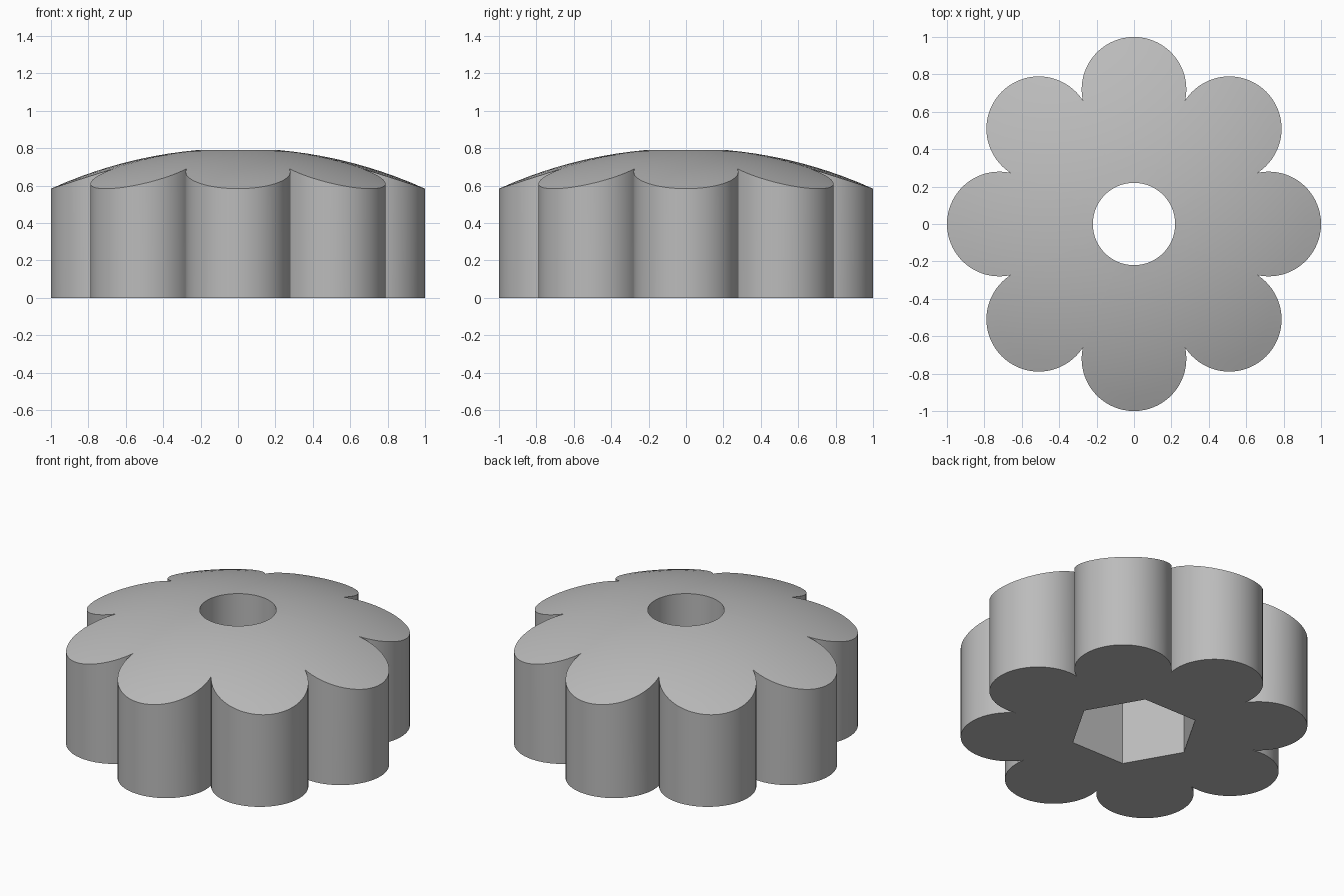
import bpy, bmesh, math
from mathutils import Vector

if "Cube" in bpy.data.objects:
    bpy.data.objects.remove(bpy.data.objects["Cube"])

LOBES, STEPS = 8, 36           # petals, points per petal
PITCH, LOBE_R = 0.72, 0.28     # petal centre distance and radius
BORE_R, HEX_R, HEX_DEPTH = 0.22, 0.374, 0.5
DOME_R, DOME_TOP = 2.42, 0.80  # spherical crown


def dome_z(p):
    return DOME_TOP - DOME_R + math.sqrt(DOME_R ** 2 - p.length_squared)


def flower_outline():
    # each petal arc runs from notch to notch, where neighbouring circles meet
    half = math.pi / LOBES
    notch_r = PITCH * math.cos(half) + math.sqrt(LOBE_R ** 2 - (PITCH * math.sin(half)) ** 2)
    end = math.atan2(notch_r * math.sin(half), notch_r * math.cos(half) - PITCH)
    pts = []
    for k in range(LOBES):
        a = 2 * math.pi * k / LOBES
        centre = Vector((PITCH * math.cos(a), PITCH * math.sin(a)))
        for i in range(STEPS):
            b = a - end + 2 * end * i / STEPS
            pts.append(centre + LOBE_R * Vector((math.cos(b), math.sin(b))))
    return pts


grey = bpy.data.materials.new("grey")
grey.diffuse_color = (0.5, 0.5, 0.5, 1)
grey.use_nodes = True
grey.node_tree.nodes["Principled BSDF"].inputs["Base Color"].default_value = grey.diffuse_color

# knob body: closed loft through crown, petal sides, underside and bore
outer = flower_outline()
inner = [p.normalized() * BORE_R for p in outer]
rings = []
for t in [i / 10 for i in range(11)]:
    ring = [a.lerp(b, t) for a, b in zip(inner, outer)]
    rings.append([(p.x, p.y, dome_z(p)) for p in ring])
rings.append([(p.x, p.y, 0) for p in outer])
rings.append([(p.x, p.y, 0) for p in inner])

bm = bmesh.new()
loops = [[bm.verts.new(co) for co in ring] for ring in rings]
n = len(outer)
for j, low in enumerate(loops):
    high = loops[(j + 1) % len(loops)]
    for i in range(n):
        k = (i + 1) % n
        bm.faces.new((low[i], high[i], high[k], low[k]))
bmesh.ops.recalc_face_normals(bm, faces=bm.faces)
mesh = bpy.data.meshes.new("knob")
bm.to_mesh(mesh)
bm.free()
knob = bpy.data.objects.new("knob", mesh)
bpy.context.collection.objects.link(knob)
mesh.materials.append(grey)

# hexagonal nut pocket in the underside, corners on the x axis
bpy.ops.mesh.primitive_cylinder_add(vertices=6, radius=HEX_R, depth=HEX_DEPTH + 0.2,
                                    location=(0, 0, HEX_DEPTH / 2 - 0.1),
                                    rotation=(0, 0, math.pi / 6))
cutter = bpy.context.object
cutter.name = "nut_pocket_cutter"
cutter.hide_render = True
cutter.data.materials.append(grey)

pocket = knob.modifiers.new("nut_pocket", 'BOOLEAN')
pocket.operation = 'DIFFERENCE'
pocket.solver = 'EXACT'
pocket.object = cutter
bpy.ops.object.select_all(action='DESELECT')
knob.select_set(True)
bpy.context.view_layer.objects.active = knob
bpy.ops.object.modifier_apply(modifier=pocket.name)
bpy.data.objects.remove(cutter)

bpy.ops.object.shade_smooth_by_angle(angle=math.radians(25))
